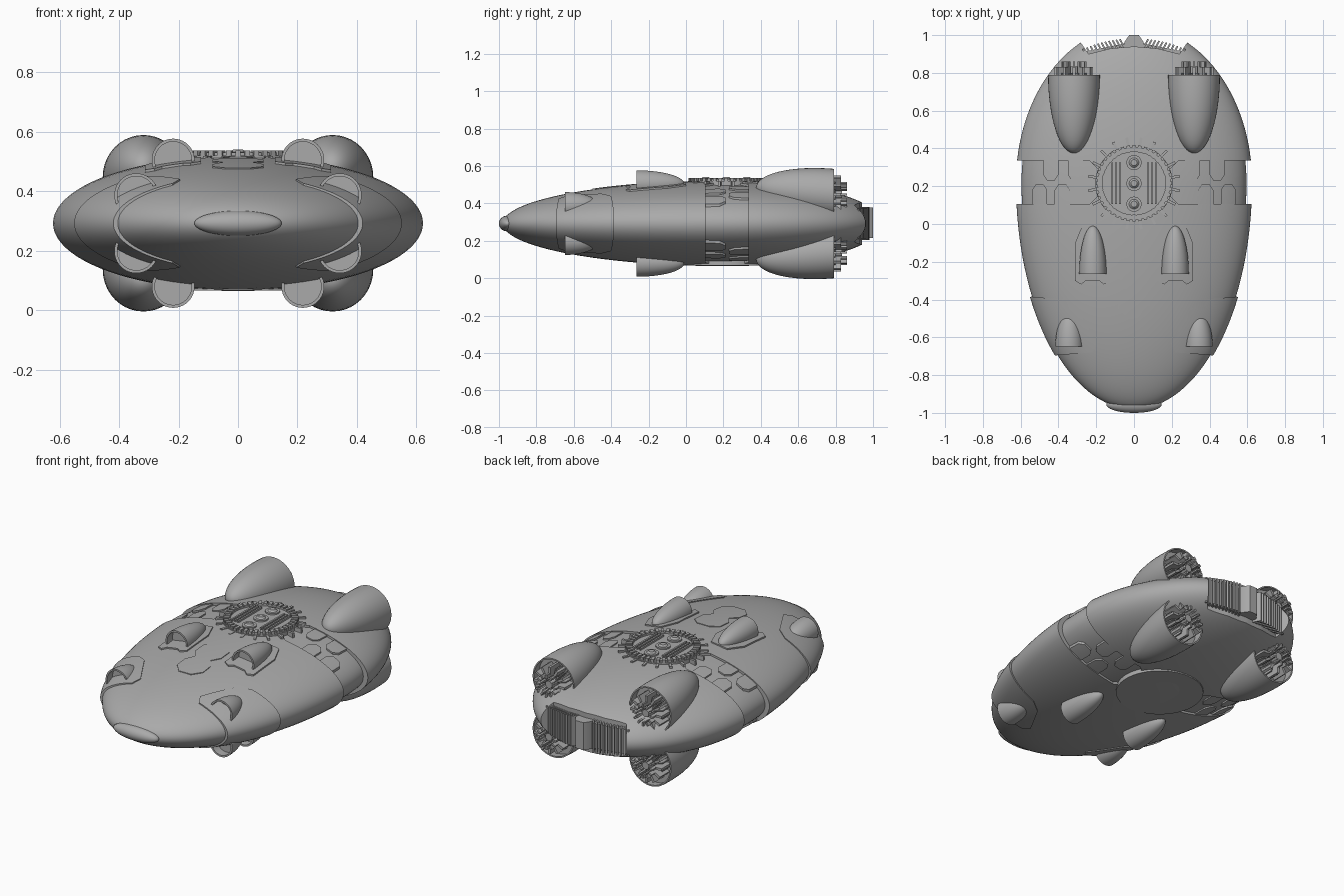
import bpy, bmesh, math
from mathutils import Matrix, Vector

if "Cube" in bpy.data.objects:
    bpy.data.objects.remove(bpy.data.objects["Cube"])

ZC, YC = 0.2925, 0.22            # hull centre height, widest station
AX, AZ, BF, BR = 0.625, 0.228, 1.2, 0.83   # hull radii: side, up, fore, aft

grey = bpy.data.materials.new("hull grey")
grey.diffuse_color = (0.4, 0.4, 0.4, 1)
grey.use_nodes = True
grey.node_tree.nodes["Principled BSDF"].inputs["Base Color"].default_value = grey.diffuse_color


def finish(name, bm):
    bmesh.ops.remove_doubles(bm, verts=bm.verts, dist=1e-5)
    bmesh.ops.recalc_face_normals(bm, faces=bm.faces)
    me = bpy.data.meshes.new(name)
    bm.to_mesh(me)
    bm.free()
    me.materials.append(grey)
    ob = bpy.data.objects.new(name, me)
    bpy.context.collection.objects.link(ob)
    return ob


def lathe(name, profile, seg=32, place=lambda x, y, z: (x, y, z)):
    """Revolve (radius, y) points about the y axis."""
    bm = bmesh.new()
    rings = []
    for r, y in profile:
        rings.append([bm.verts.new(place(r * math.cos(2 * math.pi * i / seg), y,
                                         r * math.sin(2 * math.pi * i / seg))) for i in range(seg)])
    for a, b in zip(rings, rings[1:]):
        for i in range(seg):
            j = (i + 1) % seg
            bm.faces.new((a[i], a[j], b[j], b[i]))
    return finish(name, bm)


def ellipsoid(name, s=1.0):
    prof = []
    for i in range(65):
        t = math.pi * i / 64
        c = math.cos(t)
        prof.append((math.sin(t) if 0 < i < 64 else 0, YC + s * c * (BR if c > 0 else BF)))
    return lathe(name, prof, 96, lambda x, y, z: (x * AX * s, y, ZC + z * AZ * s))


def prisms(name, polys, z0=-0.2, z1=0.8):
    bm = bmesh.new()
    for p in polys:
        lo = [bm.verts.new((x, y, z0)) for x, y in p]
        hi = [bm.verts.new((x, y, z1)) for x, y in p]
        bm.faces.new(lo)
        bm.faces.new(hi)
        for i in range(len(p)):
            j = (i + 1) % len(p)
            bm.faces.new((lo[i], lo[j], hi[j], hi[i]))
    return finish(name, bm)


def both(polys):
    return polys + [[(-x, y) for x, y in p] for p in polys]


def boolean(ob, cutter, op):
    m = ob.modifiers.new("cut", 'BOOLEAN')
    m.operation, m.object, m.solver = op, cutter, 'EXACT'
    bpy.context.view_layer.objects.active = ob
    bpy.ops.object.modifier_apply(modifier=m.name)
    bpy.data.objects.remove(cutter)


def plate(name, polys, s, z0=-0.2):
    """Raised skin plate: an enlarged hull trimmed by outlines seen from above."""
    ob = ellipsoid(name, s)
    boolean(ob, prisms("cutter", polys, z0), 'INTERSECT')
    return ob


def box(bm, size, mat):
    bmesh.ops.create_cube(bm, size=1, matrix=mat @ Matrix.Diagonal((*size, 1)))


def cyl(bm, r, z0, z1, x, y, seg=32, r2=None):
    bmesh.ops.create_cone(bm, cap_ends=True, segments=seg, radius1=r, radius2=r if r2 is None else r2,
                          depth=z1 - z0, matrix=Matrix.Translation((x, y, (z0 + z1) / 2)))


def finish_parts(name, bm):
    me = bpy.data.meshes.new(name)
    bm.to_mesh(me)
    bm.free()
    me.materials.append(grey)
    ob = bpy.data.objects.new(name, me)
    bpy.context.collection.objects.link(ob)
    return ob


# hull with side grooves and tail recess
hull = ellipsoid("hull")
groove = [(0.75, 0.105), (0.235, 0.105), (0.19, 0.15), (0.19, 0.29), (0.235, 0.335), (0.75, 0.335)]
boolean(hull, prisms("cutter", both([groove])), 'DIFFERENCE')
tail = [(0.285, 1.2), (0.285, 0.965), (0.24, 0.90), (0.12, 0.93), (0, 0.94),
        (-0.12, 0.93), (-0.24, 0.90), (-0.285, 0.965), (-0.285, 1.2)]
boolean(hull, prisms("cutter", [tail]), 'DIFFERENCE')

# inner hull visible in the groove
plate("inner_hull", [[(-0.7, 0.05), (0.7, 0.05), (0.7, 0.4), (-0.7, 0.4)]], 0.953)

# tiles in the groove, pointing away from each lip
tiles = []
for cx, lip, d in ((0.31, 0.34, -1), (0.44, 0.34, -1), (0.38, 0.10, 1), (0.50, 0.10, 1)):
    tiles.append([(cx - 0.04, lip), (cx + 0.04, lip), (cx + 0.04, lip + d * 0.08),
                  (cx + 0.02, lip + d * 0.11), (cx - 0.02, lip + d * 0.11), (cx - 0.04, lip + d * 0.08)])
plate("groove_tiles", both(tiles), 0.982)

# side armour wrapping the bow, pod base plates, deck plate
plate("bow_armour", both([[(0.7, -0.39), (0.54, -0.385), (0.37, -0.40), (0.30, -0.45),
                           (0.195, -0.635), (0.22, -0.68), (0.41, -0.695), (0.7, -0.695)]]), 1.016)
plate("pod_base", both([[(0.165, 0), (0.27, 0), (0.312, -0.1), (0.312, -0.3), (0.28, -0.32), (0.255, -0.30),
                         (0.185, -0.30), (0.16, -0.32), (0.125, -0.3), (0.125, -0.1)]]), 1.03, ZC)
hexes = [(0.04, -0.16), (0.085, -0.2), (0.085, -0.28), (0.05, -0.33), (0.085, -0.38), (0.085, -0.45), (0.04, -0.5)]
plate("deck_plate", [hexes + [(-x, y) for x, y in reversed(hexes)]], 1.015, ZC)

# nose cap
lathe("nose_cap", [(math.sin(math.pi * i / 24) if 0 < i < 24 else 0, math.cos(math.pi * i / 24))
                   for i in range(25)], 48,
      lambda x, y, z: (x * 0.147, -0.955 + y * 0.045, ZC + z * 0.042))


def pod(name, x, z, r, rim, tip, depth, wall, lift=0.0):
    """Bullet-shaped pod, rounded at tip and hollow at rim."""
    n, d = 16, rim - tip
    prof = [(0 if i == 0 else r * math.sin(math.pi / 2 * i / n),
             rim - d * math.cos(math.pi / 2 * i / n)) for i in range(n + 1)]
    inside = rim - math.copysign(depth, d)
    prof += [(r - wall, rim), (r - wall, inside), (0, inside)]
    for sx in (1, -1):
        for sz in (1, -1):
            lathe(name, prof, 40, lambda px, py, pz: (
                sx * (x + px), py, ZC + sz * (z + pz + lift * (rim - py) / d)))


pod("rear_engine", 0.318, 0.1555, 0.137, 0.79, 0.375, 0.05, 0.008, 0.035)
pod("middle_pod", 0.218, 0.2125, 0.072, -0.265, -0.01, 0.05, 0.01)
pod("front_pod", 0.342, 0.094, 0.074, -0.648, -0.465, 0.05, 0.01)

# engine nozzles: hub with two rings of radial vanes
for sx in (1, -1):
    for sz in (1, -1):
        bm = bmesh.new()
        base = Matrix.Translation((sx * 0.318, 0, ZC + sz * 0.1555))
        bmesh.ops.create_cone(bm, cap_ends=True, segments=16, radius1=0.03, radius2=0.022, depth=0.1,
                              matrix=base @ Matrix.Translation((0, 0.785, 0)) @ Matrix.Rotation(-math.pi / 2, 4, 'X'))
        for k in range(12):
            rot = base @ Matrix.Rotation(2 * math.pi * k / 12, 4, 'Y')
            box(bm, (0.04, 0.1, 0.014), rot @ Matrix.Translation((0.082, 0.78, 0)))
            box(bm, (0.022, 0.13, 0.010), rot @ Matrix.Translation((0.055, 0.795, 0)))
            box(bm, (0.06, 0.06, 0.006), rot @ Matrix.Rotation(0.26, 4, 'Y') @ Matrix.Translation((0.06, 0.77, 0)))
        finish_parts("engine_nozzle", bm)

# tail grille: slanted upright ribs on a backing, with a centre block
bm = bmesh.new()
for sx in (1, -1):
    for k in range(11):
        x = 0.058 + k * 0.0195
        y = 0.985 - 0.85 * x * x
        h = 0.185 - 0.12 * x
        box(bm, (0.009, 0.07, h), Matrix.Translation((sx * x, y - 0.035, ZC)) @ Matrix.Rotation(sx * -0.5, 4, 'Z'))
    box(bm, (0.25, 0.03, 0.15), Matrix.Translation((sx * 0.125, 0.925, ZC)) @ Matrix.Rotation(sx * -0.2, 4, 'Z'))
finish_parts("tail_grille", bm)
prisms("tail_block", [[(-0.055, 0.93), (0.055, 0.93), (0.05, 0.965), (0.025, 1.0), (-0.025, 1.0), (-0.05, 0.965)]],
       ZC - 0.078, ZC + 0.085)

# round top machinery: base, toothed ring, spokes, bars and domes
GY = 0.215
bm = bmesh.new()
cyl(bm, 0.205, 0.45, 0.520, 0, GY, 64)
cyl(bm, 0.165, 0.50, 0.5235, 0, GY, 64)
for k in range(40):
    m = Matrix.Translation((0, GY, 0)) @ Matrix.Rotation(2 * math.pi * k / 40, 4, 'Z')
    box(bm, (0.036, 0.018, 0.05), m @ Matrix.Translation((0.184, 0, 0.512)))
    if k % 2:
        box(bm, (0.05, 0.014, 0.03), m @ Matrix.Translation((0.22, 0, 0.503)))
for s in (1, -1):
    for x in (0.075, 0.095, 0.115):
        box(bm, (0.01, 0.22, 0.02), Matrix.Translation((s * x, GY, 0.524)))
for dy in (-0.11, 0, 0.11):
    cyl(bm, 0.04, 0.515, 0.532, 0, GY + dy, 28)
    cyl(bm, 0.028, 0.53, 0.541, 0, GY + dy, 28, 0.016)
finish_parts("top_machinery", bm)

# toothed ring body
ring = lathe("toothed_ring", [(0.168, 0.5), (0.168, 0.530), (0.193, 0.530), (0.193, 0.5), (0.168, 0.5)], 64,
             lambda x, y, z: (x, GY + z, y))

# flat round belly plate
bm = bmesh.new()
cyl(bm, 0.235, 0.067, 0.2, 0, GY, 64)
finish_parts("belly_plate", bm)

# smooth shading with crisp edges
for ob in bpy.context.scene.objects:
    ob.select_set(True)
    bpy.context.view_layer.objects.active = ob
bpy.ops.object.shade_smooth_by_angle(angle=math.radians(30))
